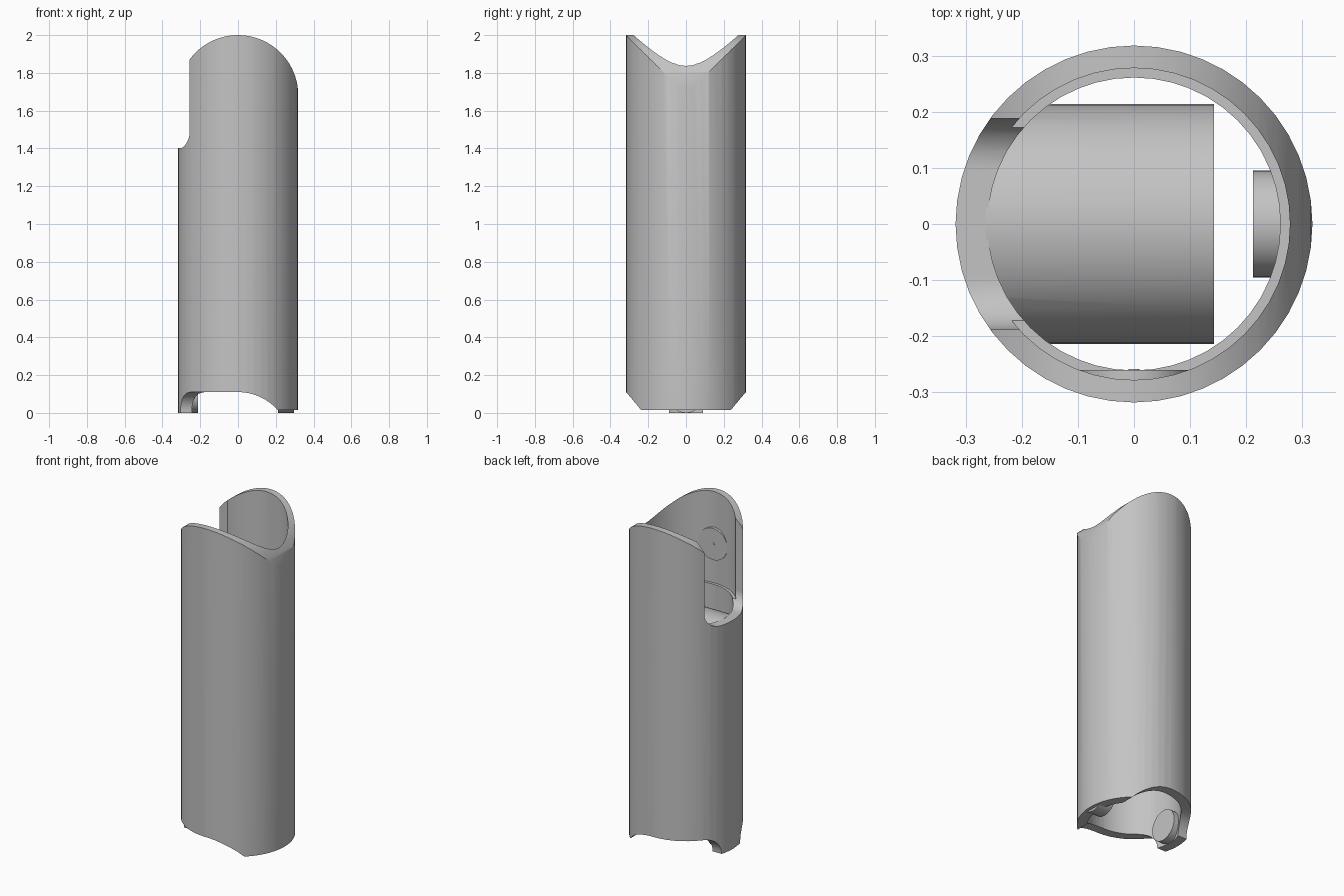
import bpy, bmesh, math
from mathutils import Matrix, Vector

cube = bpy.data.objects.get("Cube")
if cube:
    bpy.data.objects.remove(cube, do_unlink=True)

GREY = (0.55, 0.55, 0.55, 1)
grey = bpy.data.materials.new("plain grey")
grey.use_nodes = True
grey.diffuse_color = GREY
for node in grey.node_tree.nodes:
    if node.type == 'BSDF_PRINCIPLED':
        node.inputs["Base Color"].default_value = GREY

R_OUT, R_TOP, R_LOW = 0.318, 0.278, 0.261
LEDGE_Z = 1.44


def to_object(name, bm):
    bmesh.ops.recalc_face_normals(bm, faces=bm.faces)
    mesh = bpy.data.meshes.new(name)
    bm.to_mesh(mesh)
    bm.free()
    obj = bpy.data.objects.new(name, mesh)
    obj.data.materials.append(grey)
    bpy.context.collection.objects.link(obj)
    return obj


def prism(name, points, axis, lo, hi):
    """Extrude an outline of (side, height) points along x or y."""
    bm = bmesh.new()
    place = (lambda u, z: (lo, u, z)) if axis == 'x' else (lambda u, z: (u, lo, z))
    face = bm.faces.new([bm.verts.new(place(u, z)) for u, z in points])
    step = Vector((hi - lo, 0, 0) if axis == 'x' else (0, hi - lo, 0))
    moved = bmesh.ops.extrude_face_region(bm, geom=[face])["geom"]
    bmesh.ops.translate(bm, vec=step, verts=[v for v in moved if isinstance(v, bmesh.types.BMVert)])
    return to_object(name, bm)


def rod(name, radius, depth, centre, axis='z', sides=48):
    bm = bmesh.new()
    turn = {'x': Matrix.Rotation(math.pi / 2, 4, 'Y'),
            'y': Matrix.Rotation(math.pi / 2, 4, 'X'), 'z': Matrix()}[axis]
    bmesh.ops.create_cone(bm, cap_ends=True, segments=sides, radius1=radius, radius2=radius,
                          depth=depth, matrix=Matrix.Translation(centre) @ turn)
    return to_object(name, bm)


def arc(cu, cz, radius, start, end, steps=12):
    angles = [math.radians(start + (end - start) * i / steps) for i in range(steps + 1)]
    return [(cu + radius * math.cos(a), cz + radius * math.sin(a)) for a in angles]


def carve(obj, cutter, operation='DIFFERENCE'):
    mod = obj.modifiers.new("carve", 'BOOLEAN')
    mod.operation, mod.object, mod.solver = operation, cutter, 'EXACT'
    bpy.context.view_layer.objects.active = obj
    bpy.ops.object.modifier_apply(modifier=mod.name)
    bpy.data.objects.remove(cutter, do_unlink=True)


def smooth(obj):
    bpy.ops.object.select_all(action='DESELECT')
    obj.select_set(True)
    bpy.context.view_layer.objects.active = obj
    bpy.ops.object.shade_smooth_by_angle(angle=math.radians(30))


# Tube wall with a small ledge inside
bm = bmesh.new()
profile = [(R_OUT, 0), (R_OUT, 2), (R_TOP, 2), (R_TOP, LEDGE_Z), (R_LOW, LEDGE_Z), (R_LOW, 0)]
ring = [bm.verts.new((r, 0, z)) for r, z in profile]
edges = [bm.edges.new((ring[i], ring[i - 1])) for i in range(len(ring))]
bmesh.ops.spin(bm, geom=ring + edges, axis=(0, 0, 1), cent=(0, 0, 0), angle=math.tau, steps=48)
bmesh.ops.remove_doubles(bm, verts=bm.verts, dist=0.0005)
tube = to_object("tube_wall", bm)

# Saddle-shaped top
dome = arc(0, 2 - R_OUT - 0.001, R_OUT + 0.001, 180, 0, 40)
carve(tube, prism("top_cutter", [(-0.6, 1.681)] + dome + [(0.6, 1.681), (0.6, 2.3), (-0.6, 2.3)],
                  'y', -0.6, 0.6))

# Round-cornered slot in one side
slot = arc(-0.1, 1.49, 0.088, 180, 270) + arc(0.1, 1.49, 0.088, 270, 360)
carve(tube, prism("slot_cutter", slot + [(0.188, 2.3), (-0.188, 2.3)], 'x', -0.6, -0.1))

# Arched foot on one side
foot = arc(0, -0.17, 0.28, 90, 41.4)
carve(tube, prism("foot_cutter", foot + [(0.6, 0.015), (0.6, -0.3), (0, -0.3)], 'y', -0.6, 0.6))

# Filleted tab on the other side
for s in (-1, 1):
    fillet = [(s * y, z) for y, z in arc(0.2, 0, 0.11, 180, 90)]
    carve(tube, prism("tab_cutter", fillet + [(s * 0.6, 0.11), (s * 0.6, -0.3), (s * 0.09, -0.3)],
                      'x', -0.6, 0.001))
smooth(tube)

# Cross block inside, fitted to the bore
block = rod("cross_block", 0.214, 0.46, (-0.087, 0, 1.19), 'x')
carve(block, rod("bore_cutter", R_LOW + 0.004, 3, (0, 0, 1)), 'INTERSECT')
smooth(block)

# Pegs at the foot, and a flat disc with a pin on the upper wall
for side, s in (("left", 1), ("right", -1)):
    smooth(rod(side + "_peg", 0.095, 0.085, (s * 0.2545, 0, 0.095), 'x', 32))
smooth(rod("wall_disc", 0.097, 0.025, (0, -0.273, 1.685), 'y', 32))
smooth(rod("disc_pin", 0.01, 0.004, (0, -0.26, 1.685), 'y', 12))
